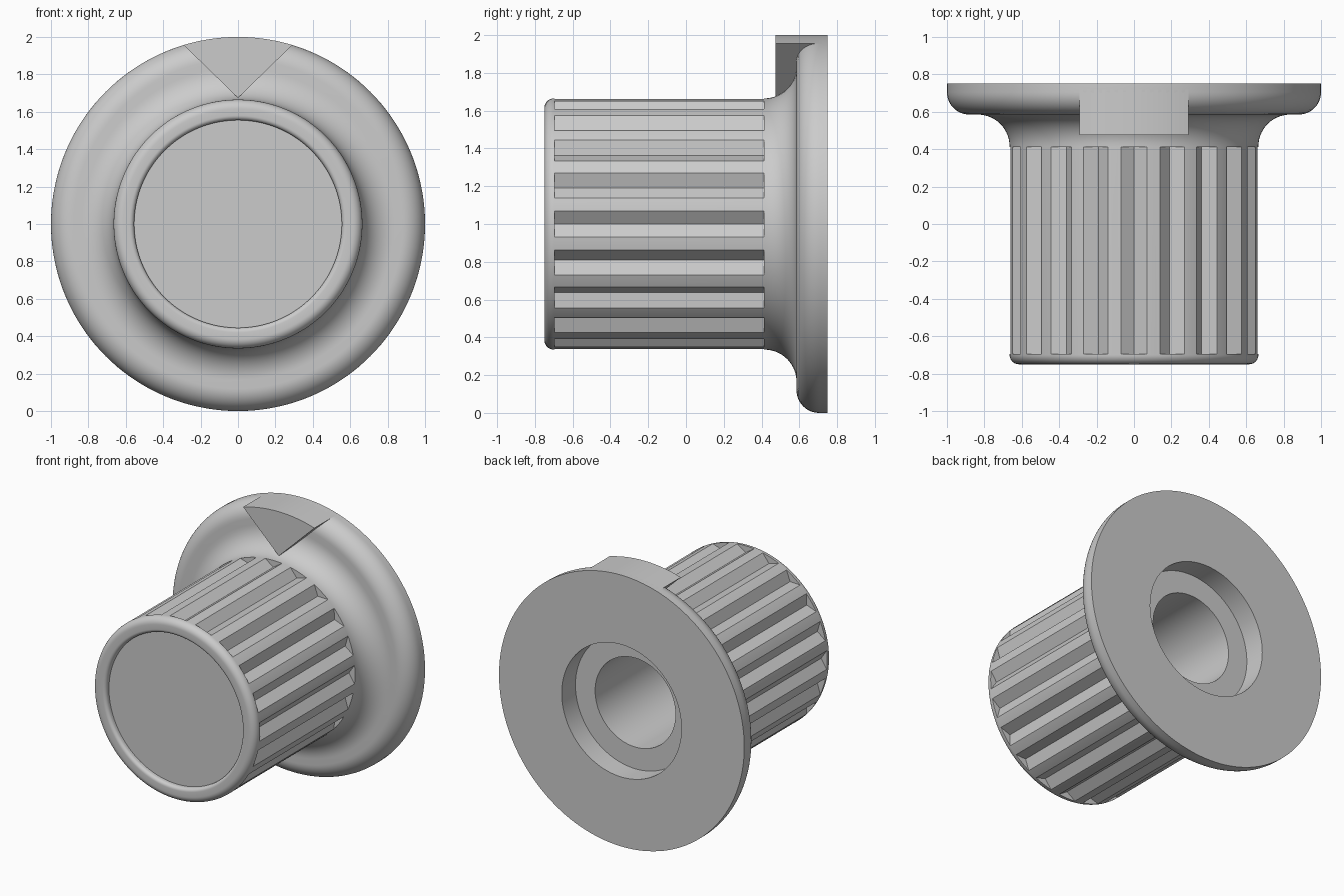
import bpy, bmesh
from math import sin, cos, pi, radians, sqrt
from mathutils import Matrix, Vector

cube = bpy.data.objects.get("Cube")
if cube:
    bpy.data.objects.remove(cube)

AXIS_Z = 1.0      # height of the knob's turning axis
GRIP_R = 0.665    # radius of the grip
FLANGE_R = 1.0
BACK = 0.75
GROOVES = 20

grey = bpy.data.materials.new("light_grey")
grey.use_nodes = True
colour = (0.6, 0.6, 0.6, 1)
grey.diffuse_color = colour
grey.node_tree.nodes["Principled BSDF"].inputs["Base Color"].default_value = colour


def make_object(name, bm):
    bmesh.ops.recalc_face_normals(bm, faces=bm.faces)
    mesh = bpy.data.meshes.new(name)
    bm.to_mesh(mesh)
    bm.free()
    mesh.materials.append(grey)
    obj = bpy.data.objects.new(name, mesh)
    bpy.context.collection.objects.link(obj)
    return obj


def activate(obj):
    bpy.ops.object.select_all(action='DESELECT')
    obj.select_set(True)
    bpy.context.view_layer.objects.active = obj


def arc(r, y, radius, start, end, steps=10):
    """Points (r, y) along a circular corner of the profile."""
    angles = [radians(start + (end - start) * i / steps) for i in range(steps + 1)]
    return [(r + radius * cos(a), y + radius * sin(a)) for a in angles]


def lathe(name, profile, segments):
    bm = bmesh.new()
    verts = [bm.verts.new((r, y, AXIS_Z)) for r, y in profile]
    edges = [bm.edges.new(pair) for pair in zip(verts, verts[1:])]
    bmesh.ops.spin(bm, geom=verts + edges, cent=(0, 0, AXIS_Z), axis=(0, 1, 0),
                   angle=2 * pi, steps=segments)
    bmesh.ops.remove_doubles(bm, verts=bm.verts, dist=0.0001)
    return make_object(name, bm)


def add_prism(bm, outline, y0, y1, turn=0):
    """Extrude an (x, z) outline along y, then turn it about the knob axis."""
    spin = Matrix.Rotation(turn, 3, 'Y')
    centre = Vector((0, 0, AXIS_Z))
    front, back = ([bm.verts.new(spin @ Vector((x, y, z)) + centre) for x, z in outline]
                   for y in (y0, y1))
    bm.faces.new(front)
    bm.faces.new(back[::-1])
    n = len(outline)
    for i in range(n):
        j = (i + 1) % n
        bm.faces.new((front[i], back[i], back[j], front[j]))


# Knob body: recessed front, rounded rim, grip, flared flange and stepped rear bore
profile = [(0, -0.71), (0.555, -0.71)]
profile += arc(0.58, -0.725, 0.025, 180, 270, 6)
profile += arc(GRIP_R - 0.05, -0.70, 0.05, -90, 0)
profile += arc(0.835, 0.415, 0.17, 180, 90, 14)
profile += arc(FLANGE_R - 0.12, 0.705, 0.12, -90, 0, 12)
profile += [(FLANGE_R, BACK), (0.488, BACK), (0.488, 0.59), (0.328, 0.59),
            (0.328, -0.45), (0, -0.45)]
body = lathe("knob_body", profile, 144)

# V-shaped grip grooves cut around the body
bm = bmesh.new()
half = radians(5.95)
floor = 0.615
edge = Vector((GRIP_R * sin(half), GRIP_R * cos(half)))
outer = Vector((0, floor)) + (edge - Vector((0, floor))) * 1.8
for i in range(GROOVES):
    add_prism(bm, [(0, floor), (outer.x, outer.y), (-outer.x, outer.y)],
              -0.695, 0.413, 2 * pi * i / GROOVES)
cutter = make_object("groove_cutter", bm)
cutter.hide_render = True

cut = body.modifiers.new("grooves", 'BOOLEAN')
cut.operation = 'DIFFERENCE'
cut.solver = 'EXACT'
cut.object = cutter
activate(body)
bpy.ops.object.modifier_apply(modifier=cut.name)
bpy.data.objects.remove(cutter)

# Triangular pointer standing on the flange, its top following the flange edge
bm = bmesh.new()
spread = radians(16.9)
steps = 14
angles = [spread - 2 * spread * i / steps for i in range(steps + 1)]
outline = [(0, 0.674)] + [(FLANGE_R * sin(a), FLANGE_R * cos(a)) for a in angles]
add_prism(bm, outline, 0.475, 0.72)
pointer = make_object("pointer", bm)

for obj in (body, pointer):
    activate(obj)
    bpy.ops.object.shade_smooth_by_angle(angle=radians(25))
